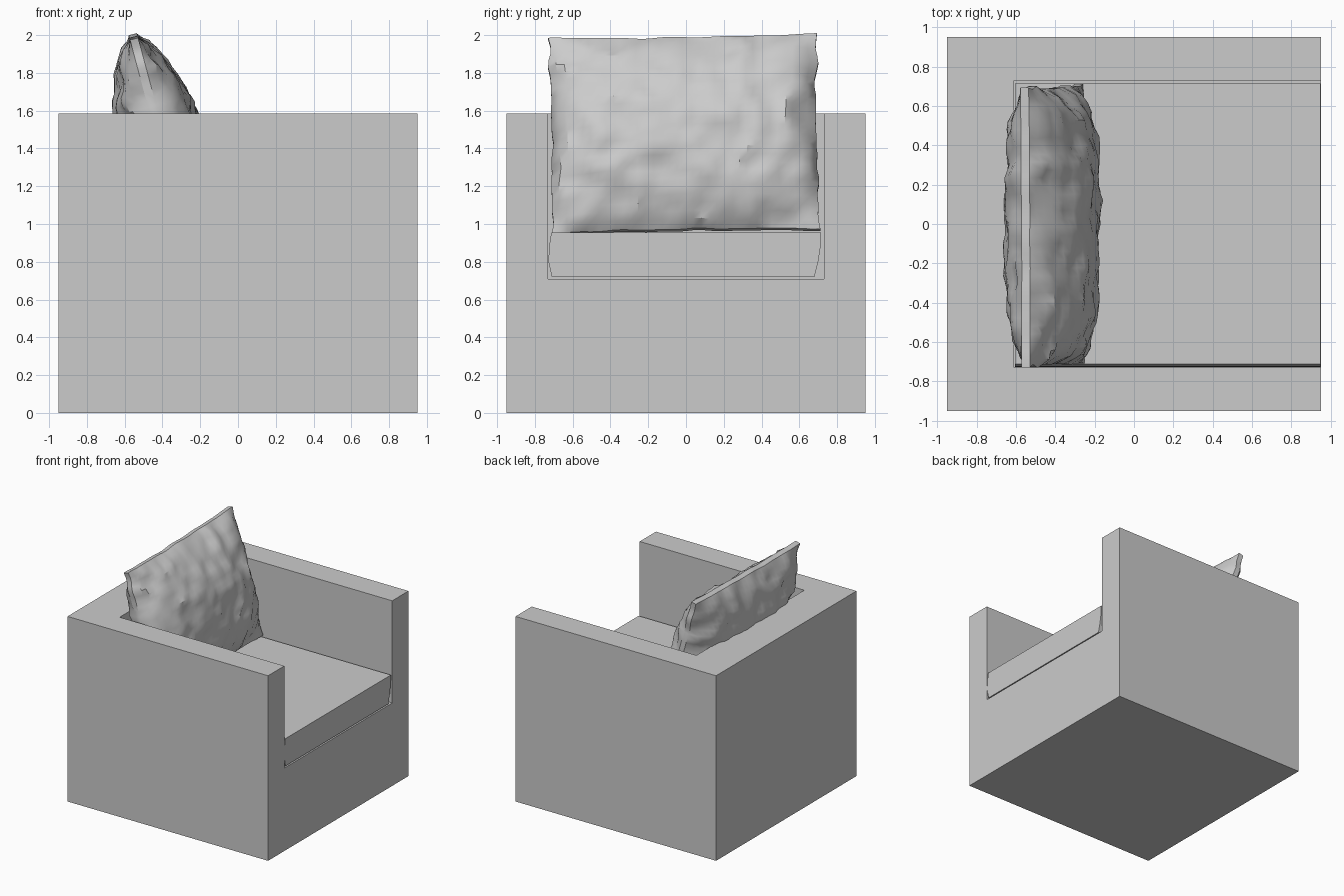
import bpy
import bmesh
import math
from mathutils import Matrix, Vector, noise

old = bpy.data.objects.get("Cube")
if old:
    bpy.data.objects.remove(old, do_unlink=True)

# One plain grey for the whole chair
grey = bpy.data.materials.new("plain grey")
grey.use_nodes = True
COLOUR = (0.6, 0.6, 0.6, 1)
grey.diffuse_color = COLOUR
grey.node_tree.nodes["Principled BSDF"].inputs["Base Color"].default_value = COLOUR


def add_object(name, bm):
    bmesh.ops.recalc_face_normals(bm, faces=bm.faces)
    mesh = bpy.data.meshes.new(name)
    bm.to_mesh(mesh)
    bm.free()
    mesh.materials.append(grey)
    obj = bpy.data.objects.new(name, mesh)
    bpy.context.collection.objects.link(obj)
    return obj


def box(name, low, high):
    low, high = Vector(low), Vector(high)
    bm = bmesh.new()
    bmesh.ops.create_cube(bm, size=1)
    bmesh.ops.scale(bm, vec=high - low, verts=bm.verts)
    bmesh.ops.translate(bm, vec=(low + high) / 2, verts=bm.verts)
    return add_object(name, bm)


def activate(obj):
    bpy.ops.object.select_all(action="DESELECT")
    obj.select_set(True)
    bpy.context.view_layer.objects.active = obj


# Chair body: a block with the sitting space cut out, open towards +x
body = box("chair_body", (-0.95, -0.95, 0), (0.95, 0.95, 1.585))
cutter = box("seat_cutter", (-0.61, -0.73, 0.71), (1.2, 0.73, 1.9))
cutter.hide_render = True
cut = body.modifiers.new("seat_space", "BOOLEAN")
cut.operation = "DIFFERENCE"
cut.solver = "EXACT"
cut.object = cutter
activate(body)
bpy.ops.object.modifier_apply(modifier=cut.name)
bpy.data.objects.remove(cutter, do_unlink=True)

# Seat cushion: a slightly bowed end profile extruded from back to front
profile = [(-0.713, 0.955), (-0.725, 0.88), (-0.728, 0.8), (-0.71, 0.72),
           (0.68, 0.72), (0.7, 0.8), (0.712, 0.88), (0.715, 0.955)]
bm = bmesh.new()
end = bm.faces.new([bm.verts.new((-0.605, y, z)) for y, z in profile])
front = bmesh.ops.extrude_face_region(bm, geom=[end])["geom"]
bmesh.ops.translate(bm, vec=(1.553, 0, 0),
                    verts=[v for v in front if isinstance(v, bmesh.types.BMVert)])
add_object("seat_cushion", bm)

# Back pillow: a gridded block puffed out in the middle and crumpled
COLS, ROWS = 34, 26
HALF_W, HALF_H, PUFF = 0.71, 0.535, 0.215


def pillow_point(col, row, side):
    u, v = 2 * col / COLS - 1, 2 * row / ROWS - 1
    swell = ((1 - u ** 4) ** 0.6) * ((1 - v * v) ** 0.8)
    # ridged noise gives sharp folds, plain noise gives soft dents
    p = Vector((u * 3.2, v * 2.6, side * 4.7))
    fold = 0.5 - abs(noise.noise(p))
    dent = noise.noise(p * 2.3)
    crumple = (0.05 * (fold - 0.3) + 0.022 * dent) * min(1, 5 * swell)
    x = side * (0.022 + (PUFF - 0.022) * swell + crumple)
    # ragged outline along the seams
    jag = noise.noise(Vector((u * 5, v * 5, 9.1))) * 0.02
    y = u * (HALF_W + jag - 0.01 * (1 - v * v))
    z = v * (HALF_H + jag * 0.5 - 0.01 * (1 - u * u))
    return Vector((x, y, z))


bm = bmesh.new()
sheets = {}
for side in (-1, 1):
    sheets[side] = [[bm.verts.new(pillow_point(c, r, side)) for c in range(COLS + 1)]
                    for r in range(ROWS + 1)]
    grid = sheets[side]
    for r in range(ROWS):
        for c in range(COLS):
            bm.faces.new((grid[r][c], grid[r][c + 1], grid[r + 1][c + 1], grid[r + 1][c]))

# Seam strip joining the two sheets
rim = ([(0, c) for c in range(COLS)] + [(r, COLS) for r in range(ROWS)]
       + [(ROWS, c) for c in range(COLS, 0, -1)] + [(r, 0) for r in range(ROWS, 0, -1)])
for (r1, c1), (r2, c2) in zip(rim, rim[1:] + rim[:1]):
    bm.faces.new((sheets[-1][r1][c1], sheets[-1][r2][c2],
                  sheets[1][r2][c2], sheets[1][r1][c1]))

# Lean the pillow against the backrest, with one corner a little higher
place = (Matrix.Translation((-0.415, -0.01, 1.475))
         @ Matrix.Rotation(math.radians(-15), 4, "Y")
         @ Matrix.Rotation(math.radians(1), 4, "X"))
bm.transform(place)
pillow = add_object("back_pillow", bm)
activate(pillow)
bpy.ops.object.shade_smooth_by_angle(angle=math.radians(30))
